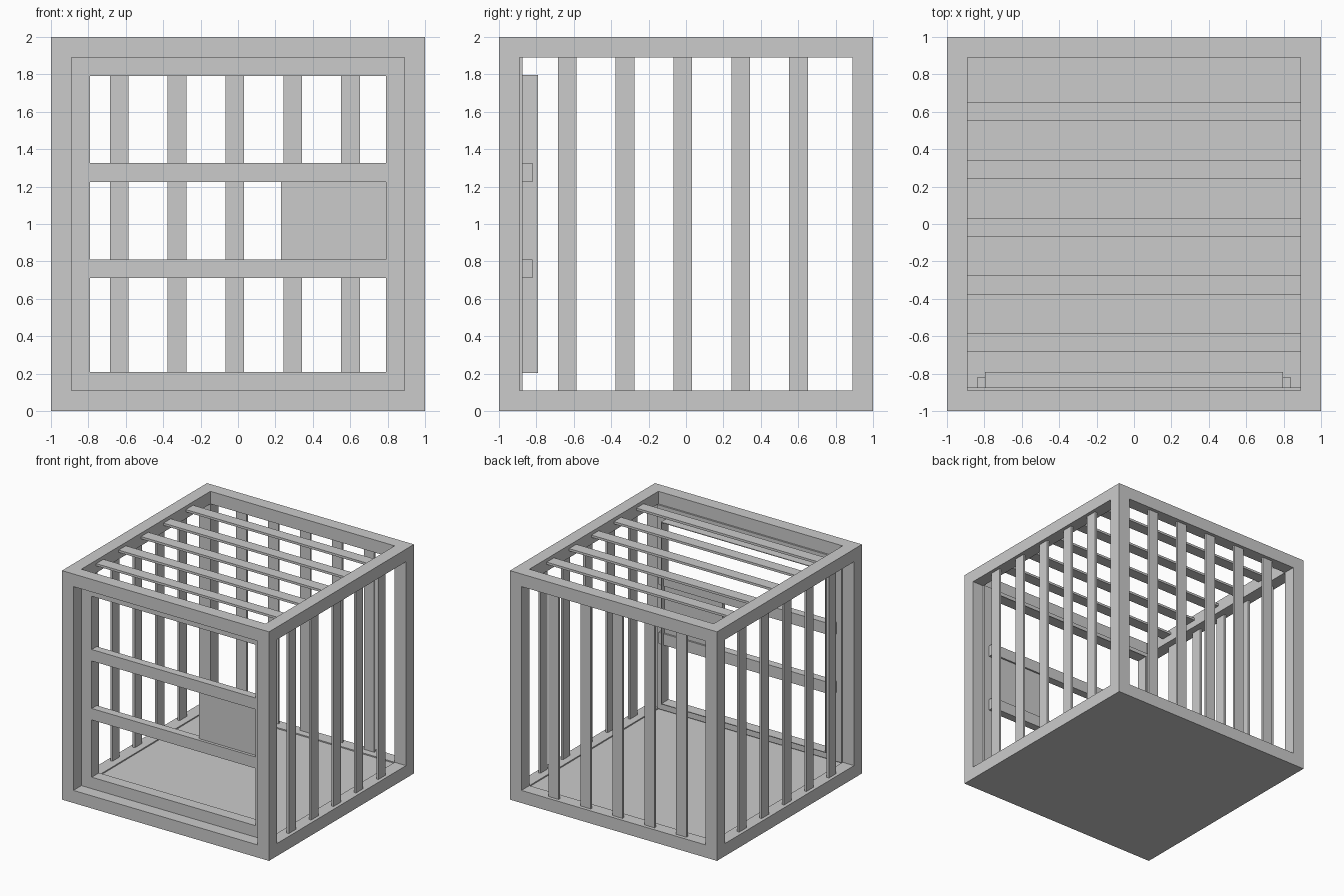
import bpy
from mathutils import Vector

if "Cube" in bpy.data.objects:
    bpy.data.objects.remove(bpy.data.objects["Cube"], do_unlink=True)

# Single painted grey metal
metal = bpy.data.materials.new("grey_metal")
metal.use_nodes = True
GREY = (0.6, 0.6, 0.6, 1)
metal.diffuse_color = GREY
metal.node_tree.nodes["Principled BSDF"].inputs["Base Color"].default_value = GREY

FACES = [(0, 2, 3, 1), (4, 5, 7, 6), (0, 1, 5, 4), (2, 6, 7, 3), (0, 4, 6, 2), (1, 3, 7, 5)]


def boxes(name, spans):
    """One object made of boxes, each given as x, y and z ranges."""
    verts, faces = [], []
    for xs, ys, zs in spans:
        start = len(verts)
        verts += [Vector((x, y, z)) for x in xs for y in ys for z in zs]
        faces += [[start + i for i in f] for f in FACES]
    mesh = bpy.data.meshes.new(name)
    mesh.from_pydata(verts, [], faces)
    mesh.materials.append(metal)
    obj = bpy.data.objects.new(name, mesh)
    bpy.context.collection.objects.link(obj)
    return obj


def rim(outer, inner, ys):
    """Four boxes around a rectangular opening centred at height 1."""
    full, gap = (-outer, outer), (1 - inner, 1 + inner)
    return [(full, ys, (1 - outer, 1 - inner)), (full, ys, (1 + inner, 1 + outer)),
            ((-outer, -inner), ys, gap), ((inner, outer), ys, gap)]


IN = 0.89
OPEN = 0.79
LOW, HIGH = (-1, -IN), (IN, 1)
SPAN = (-IN, IN)
BOTTOM, TOP = (0, 1 - IN), (1 + IN, 2)

# Outer frame: posts and horizontal beams
boxes("corner_posts", [(x, y, (0, 2)) for x in (LOW, HIGH) for y in (LOW, HIGH)])
boxes("front_back_beams", [(SPAN, y, z) for y in (LOW, HIGH) for z in (BOTTOM, TOP)])
boxes("side_beams", [(x, SPAN, z) for x in (LOW, HIGH) for z in (BOTTOM, TOP)])

# Floor slab, slightly below the beam tops
boxes("floor", [(SPAN, SPAN, (0, 0.1))])

# Flat bars on the sides, back and top
strips = [(-0.685 + 0.309 * i, -0.585 + 0.309 * i) for i in range(5)]
NEAR, FAR = 0.95, 0.97
HEIGHT = (1 - IN, 1 + IN)
boxes("left_bars", [((NEAR, FAR), s, HEIGHT) for s in strips])
boxes("right_bars", [((-FAR, -NEAR), s, HEIGHT) for s in strips])
boxes("back_bars", [(s, (NEAR, FAR), HEIGHT) for s in strips])
boxes("top_bars", [(SPAN, s, (1 + NEAR, 1 + FAR)) for s in strips])

# Door: thin face frame, lining of the opening, rails and lock panel
boxes("door_frame", rim(IN, OPEN, (-IN, -0.875)))
boxes("door_lining", rim(OPEN + 0.006, OPEN, (-0.875, -0.79)))
rails = [(0.71, 0.81), (1.225, 1.325)]
boxes("door_rails", [((-OPEN, OPEN), (-IN, -0.82), z) for z in rails])
boxes("rail_ends", [(x, (-0.875, -0.82), z) for z in rails
                    for x in ((-0.84, -OPEN), (OPEN, 0.84))])
boxes("lock_panel", [((0.23, OPEN), (-0.865, -0.835), (0.81, 1.225))])
